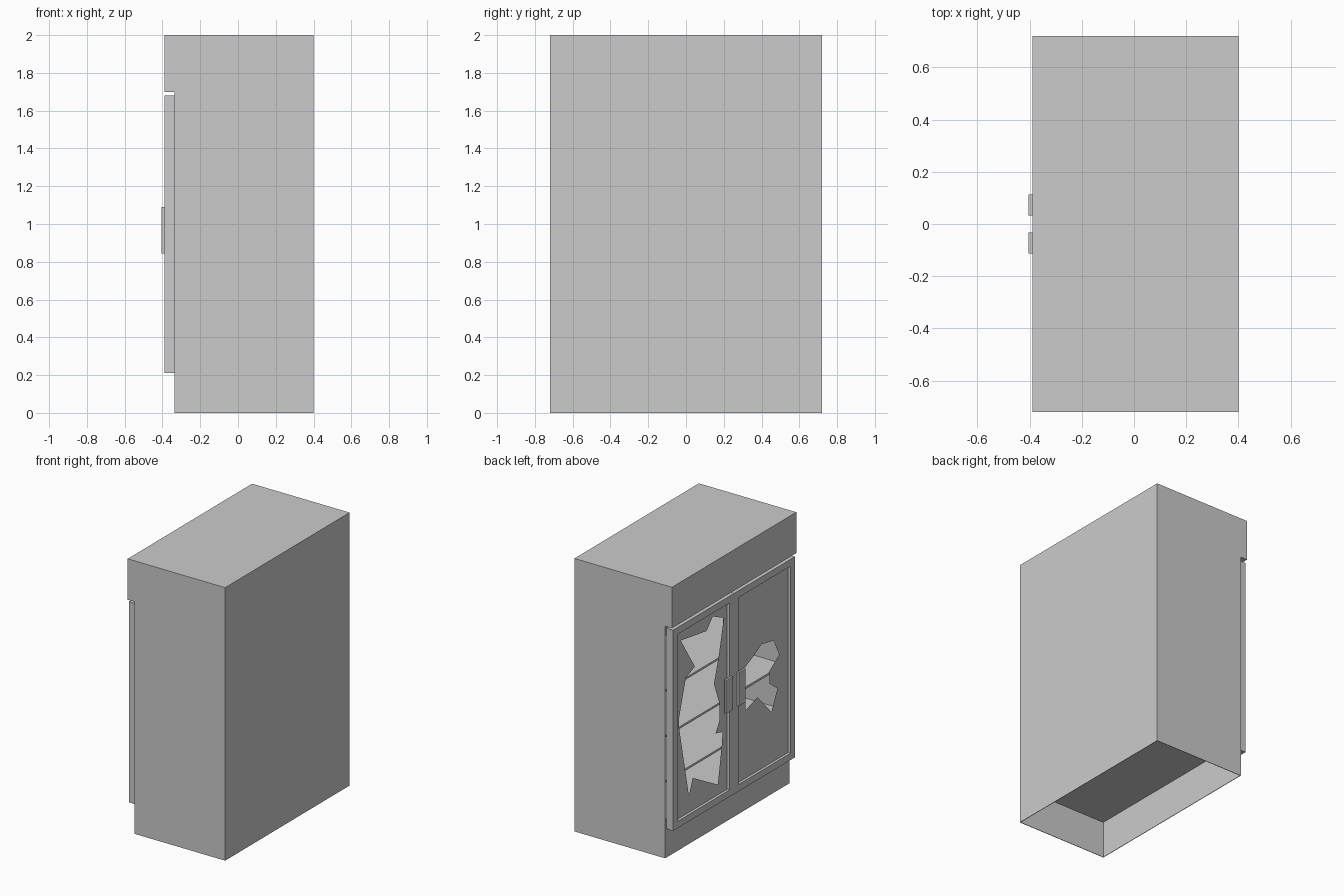
import bpy, bmesh
from mathutils import Vector

if "Cube" in bpy.data.objects:
    bpy.data.objects.remove(bpy.data.objects["Cube"], do_unlink=True)

# Single flat colour
grey = bpy.data.materials.new("plain_grey")
grey.use_nodes = True
tone = (0.6, 0.6, 0.6, 1)
grey.diffuse_color = tone
grey.node_tree.nodes["Principled BSDF"].inputs["Base Color"].default_value = tone


def finish(name, bm):
    mesh = bpy.data.meshes.new(name)
    bm.to_mesh(mesh)
    bm.free()
    obj = bpy.data.objects.new(name, mesh)
    bpy.context.collection.objects.link(obj)
    mesh.materials.append(grey)
    return obj


def add_box(bm, x, y, z):
    verts = bmesh.ops.create_cube(bm, size=1)["verts"]
    for v in verts:
        v.co = Vector([lo + (c + 0.5) * (hi - lo) for c, (lo, hi) in zip(v.co, (x, y, z))])


def box(name, x, y, z):
    bm = bmesh.new()
    add_box(bm, x, y, z)
    return finish(name, bm)


def door_frame(name, y, z, x, rim):
    # Two stiles and two rails around an open panel
    bm = bmesh.new()
    for pair in ((y[0], y[0] + rim), (y[1] - rim, y[1])):
        add_box(bm, x, pair, z)
    for pair in ((z[0], z[0] + rim), (z[1] - rim, z[1])):
        add_box(bm, x, (y[0] + rim, y[1] - rim), pair)
    return finish(name, bm)


def broken_pane(name, x, y, z, hole):
    # Flat pane with a jagged opening
    bm = bmesh.new()
    rim = [(y[0], z[0]), (y[1], z[0]), (y[1], z[1]), (y[0], z[1])]
    edges = []
    for loop in (rim, hole):
        vs = [bm.verts.new((x, a, b)) for a, b in loop]
        edges += [bm.edges.new((vs[i - 1], vs[i])) for i in range(len(vs))]
    bmesh.ops.triangle_fill(bm, edges=edges, use_beauty=True, normal=(-1, 0, 0))
    for f in bm.faces:
        f.normal_update()
        if f.normal.x > 0:
            f.normal_flip()
    return finish(name, bm)


FRONT, FACE, BACK, SIDE, T = -0.39, -0.335, 0.40, 0.72, 0.004
CAP = 1.70
FLOOR = 0.27

# Cabinet shell, open underneath
box("cabinet_top", (FRONT, BACK), (-SIDE, SIDE), (CAP, 2))
box("back_wall", (BACK - T, BACK), (-SIDE, SIDE), (0, CAP))
for name, s in (("left", 1), ("right", -1)):
    box(name + "_wall", (FACE, BACK - T), sorted((s * SIDE, s * (SIDE - T))), (0, CAP))
inner = (T - SIDE, SIDE - T)
box("kick_plate", (FACE, FACE + T), inner, (0, FLOOR))
box("cabinet_floor", (FACE + T, BACK - T), inner, (FLOOR, FLOOR + T))
box("door_header", (FACE, FACE + T), inner, (1.63, CAP))

# Shelves
for i in range(3):
    top = 0.53 + i * 0.333
    box(f"shelf_{i + 1}", (-0.29, BACK - T), inner, (top - 0.015, top))

# Doors with smashed panes and handles
big_hole = [(.59, 1.555), (.29, 1.51), (.22, 1.59), (.09, 1.53), (.15, 1.27), (.205, 1.09),
            (.14, .92), (.14, .80), (.185, .72), (.105, .70), (.115, .60), (.16, .335),
            (.45, .495), (.495, .38), (.54, .595), (.61, .93), (.61, .99), (.53, 1.26), (.425, 1.30)]
small_hole = [(-.15, 1.07), (-.255, 1.12), (-.345, 1.17), (-.485, 1.145), (-.55, 1.015),
              (-.44, .94), (-.44, .845), (-.53, .775), (-.46, .63), (-.30, .80), (-.16, .757)]
for side, s, hole in (("left", 1, big_hole), ("right", -1, small_hole)):
    span = sorted((s * 0.001, s * 0.705))
    rim = 0.05
    door_frame(side + "_door_frame", span, (0.21, 1.68), (FRONT, FACE), rim)
    pane = (span[0] + rim, span[1] - rim)
    broken_pane(side + "_broken_pane", -0.37, pane, (0.26, 1.63), hole)
    box(side + "_door_handle", (-0.405, FRONT), sorted((s * 0.033, s * 0.113)), (0.845, 1.09))
